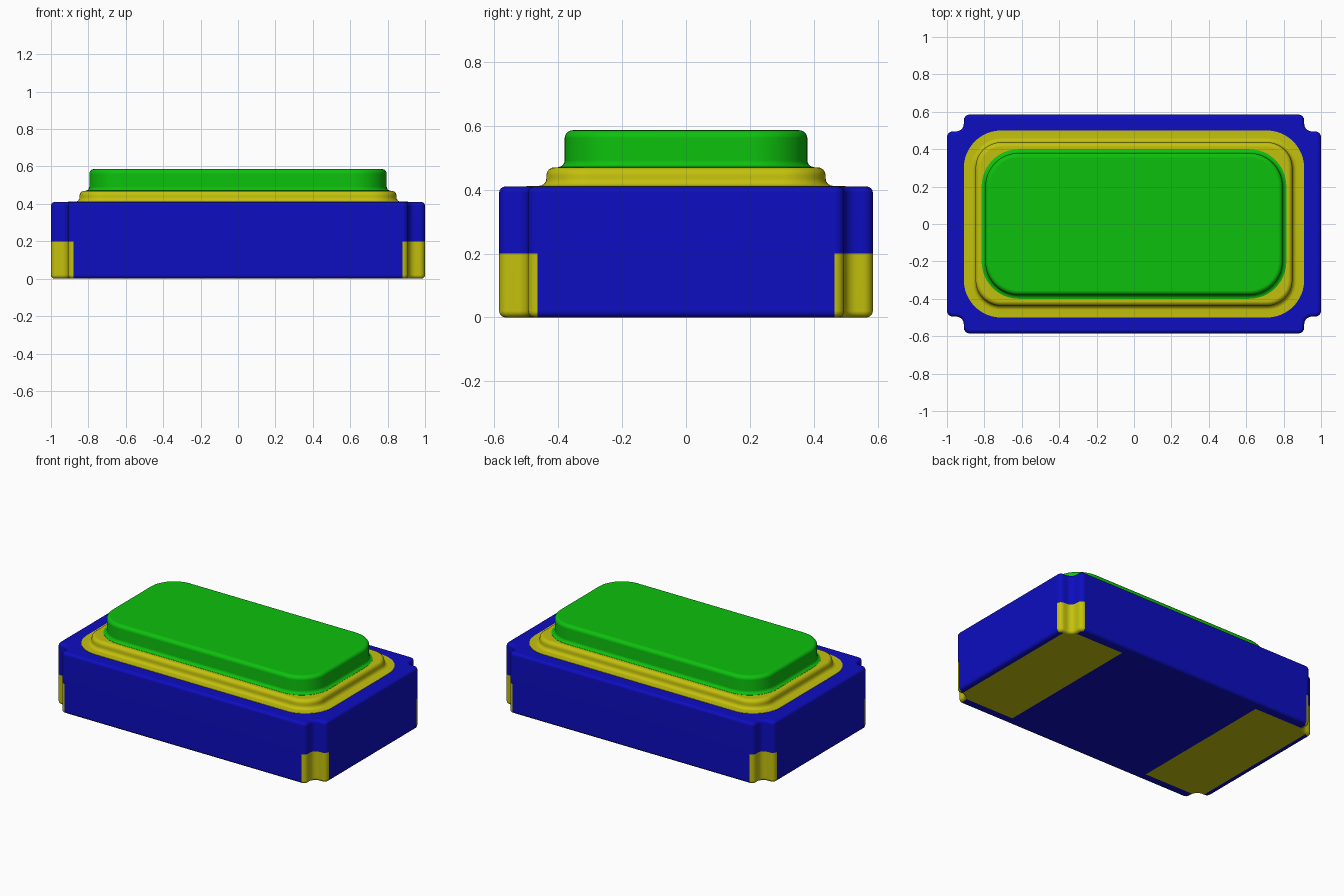
import bpy, bmesh, math
from mathutils import Vector

cube = bpy.data.objects.get("Cube")
if cube:
    bpy.data.objects.remove(cube, do_unlink=True)


def material(name, colour):
    m = bpy.data.materials.new(name)
    m.use_nodes = True
    m.diffuse_color = colour
    m.node_tree.nodes["Principled BSDF"].inputs["Base Color"].default_value = colour
    return m


BLUE = material("blue ceramic", (0.004, 0.004, 0.53, 1))
GOLD = material("yellow metal", (0.55, 0.53, 0.004, 1))
GREEN = material("green lid", (0.004, 0.53, 0.004, 1))


def arc(cx, cy, r, start, end, steps):
    for i in range(steps + 1):
        a = math.radians(start + (end - start) * i / steps)
        yield Vector((cx + r * math.cos(a), cy + r * math.sin(a)))


def mirror_quadrant(pts):
    """Repeat a first-quadrant outline, counter-clockwise, in all quadrants."""
    def flip(ps, sx, sy):
        return [Vector((p.x * sx, p.y * sy)) for p in ps]
    back = pts[::-1]
    return pts + flip(back, -1, 1) + flip(pts, -1, -1) + flip(back, 1, -1)


def rounded_rect(hx, hy, r):
    def outline(d):
        q = max(r - d, 0.01)
        return mirror_quadrant(list(arc(hx - d - q, hy - d - q, q, 0, 90, 12)))
    return outline


def notched_rect(hx, hy, nx, ny, r, notch_r):
    """Rectangle with a filleted step cut from each corner."""
    def outline(d):
        q = r - d
        k = notch_r + d
        pts = list(arc(hx - r, ny - r, q, 0, 90, 4))
        pts += arc(nx + notch_r, ny + notch_r, k, 270, 180, 5)
        pts += arc(nx - r, hy - r, q, 0, 90, 4)
        return mirror_quadrant(pts)
    return outline


def loft(outline, profile):
    """Stack inset copies of an outline; profile holds (inset, height)."""
    bm = bmesh.new()
    rings = [[bm.verts.new((p.x, p.y, z)) for p in outline(d)] for d, z in profile]
    n = len(rings[0])
    for low, high in zip(rings, rings[1:]):
        for i in range(n):
            j = (i + 1) % n
            bm.faces.new((low[i], low[j], high[j], high[i]))
    bm.faces.new(rings[0][::-1])
    bm.faces.new(rings[-1])
    return bm


def finish(bm, name, mats):
    for f in bm.faces:
        f.smooth = True
    mesh = bpy.data.meshes.new(name)
    bm.to_mesh(mesh)
    bm.free()
    for m in mats:
        mesh.materials.append(m)
    mesh.set_sharp_from_angle(angle=math.radians(35))
    ob = bpy.data.objects.new(name, mesh)
    bpy.context.collection.objects.link(ob)
    wn = ob.modifiers.new("even shading", "WEIGHTED_NORMAL")
    wn.keep_sharp = True
    return ob


def fillet(inset, z, r, start, end, steps=4):
    """Profile arc around a centre given as (inset, height)."""
    return [(p.x, p.y) for p in arc(inset, z, r, start, end, steps)]


# Ceramic body with metallised corner notches and bottom pads
B, H = 0.02, 0.41
profile = fillet(B, B, B, 270, 180) + [(0, 0.2)] + fillet(B, H - B, B, 180, 90)
body = loft(notched_rect(1, 0.585, 0.91, 0.495, 0.03, 0.04), profile)
PAD_IN, PAD_OUT, PAD_Y = 0.53, 0.96, 0.52
cuts = [(Vector((s * x, 0, 0)), Vector((1, 0, 0))) for s in (-1, 1) for x in (PAD_IN, PAD_OUT)]
cuts += [(Vector((0, s * PAD_Y, 0)), Vector((0, 1, 0))) for s in (-1, 1)]
for point, normal in cuts:
    base = [f for f in body.faces if all(v.co.z < 1e-5 for v in f.verts)]
    geom = base + list({e for f in base for e in f.edges}) + list({v for f in base for v in f.verts})
    bmesh.ops.bisect_plane(body, geom=geom, plane_co=point, plane_no=normal, dist=1e-5)
for f in body.faces:
    c = f.calc_center_median()
    x, y = abs(c.x), abs(c.y)
    pad = c.z < 1e-5 and PAD_IN < x < PAD_OUT and y < PAD_Y
    corner = 1e-5 < c.z < 0.2 and x > 0.88 and y > 0.465
    f.material_index = int(pad or corner)
finish(body, "ceramic_body", [BLUE, GOLD])

# Seal ring: thin flange, concave foot, raised rounded step
T = 0.47
profile = [(0, H - 0.01), (0, H + 0.002)]
profile += fillet(0.04, H + 0.025, 0.023, 270, 360)
profile += fillet(0.063 + 0.025, T - 0.025, 0.025, 180, 90)
finish(loft(rounded_rect(0.91, 0.5, 0.2), profile), "seal_ring", [GOLD])

# Lid: flared foot, upright wall, rounded top edge
TOP = 0.586
profile = [(0, T - 0.005), (0, T + 0.001)]
profile += fillet(0, T + 0.021, 0.02, 270, 360)
profile += fillet(0.02 + 0.025, TOP - 0.025, 0.025, 180, 90, 5)
finish(loft(rounded_rect(0.815, 0.4, 0.2), profile), "lid", [GREEN])
